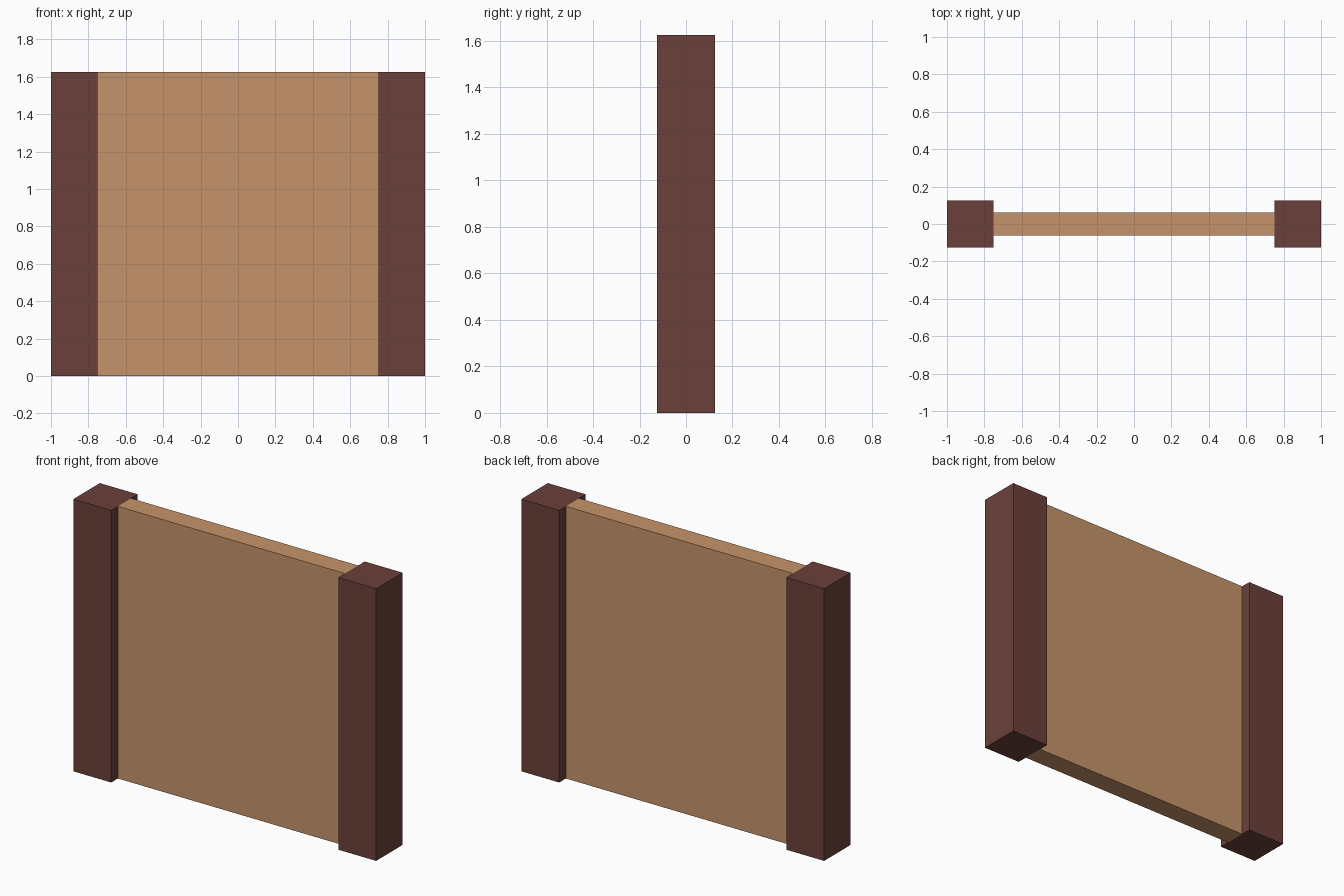
import bpy, bmesh

if "Cube" in bpy.data.objects:
    bpy.data.objects.remove(bpy.data.objects["Cube"])

HEIGHT = 1.625


def srgb(r, g, b):
    lin = lambda c: c / 12.92 if c <= 0.04045 else ((c + 0.055) / 1.055) ** 2.4
    return (lin(r / 255), lin(g / 255), lin(b / 255), 1.0)


def material(name, rgb):
    mat = bpy.data.materials.new(name)
    mat.diffuse_color = srgb(*rgb)
    mat.use_nodes = True
    mat.node_tree.nodes["Principled BSDF"].inputs["Base Color"].default_value = mat.diffuse_color
    return mat


def box(name, x, width, depth, mat):
    """Full-height box standing on the ground, centred on y = 0."""
    mesh = bpy.data.meshes.new(name)
    bm = bmesh.new()
    bmesh.ops.create_cube(bm, size=1.0)
    bmesh.ops.scale(bm, vec=(width, depth, HEIGHT), verts=bm.verts)
    bmesh.ops.translate(bm, vec=(0, 0, HEIGHT / 2), verts=bm.verts)
    bm.to_mesh(mesh)
    bm.free()
    mesh.materials.append(mat)
    obj = bpy.data.objects.new(name, mesh)
    obj.location.x = x
    bpy.context.collection.objects.link(obj)
    return obj


dark_wood = material("dark_brown_wood", (107, 64, 58))
light_wood = material("light_tan_wood", (198, 148, 107))

# Square end posts
for side, label in ((-1, "left"), (1, "right")):
    box(label + "_post", side * 0.875, 0.25, 0.25, dark_wood)

# Thinner wall panel spanning between the posts
box("wall_panel", 0, 1.5, 0.125, light_wood)
